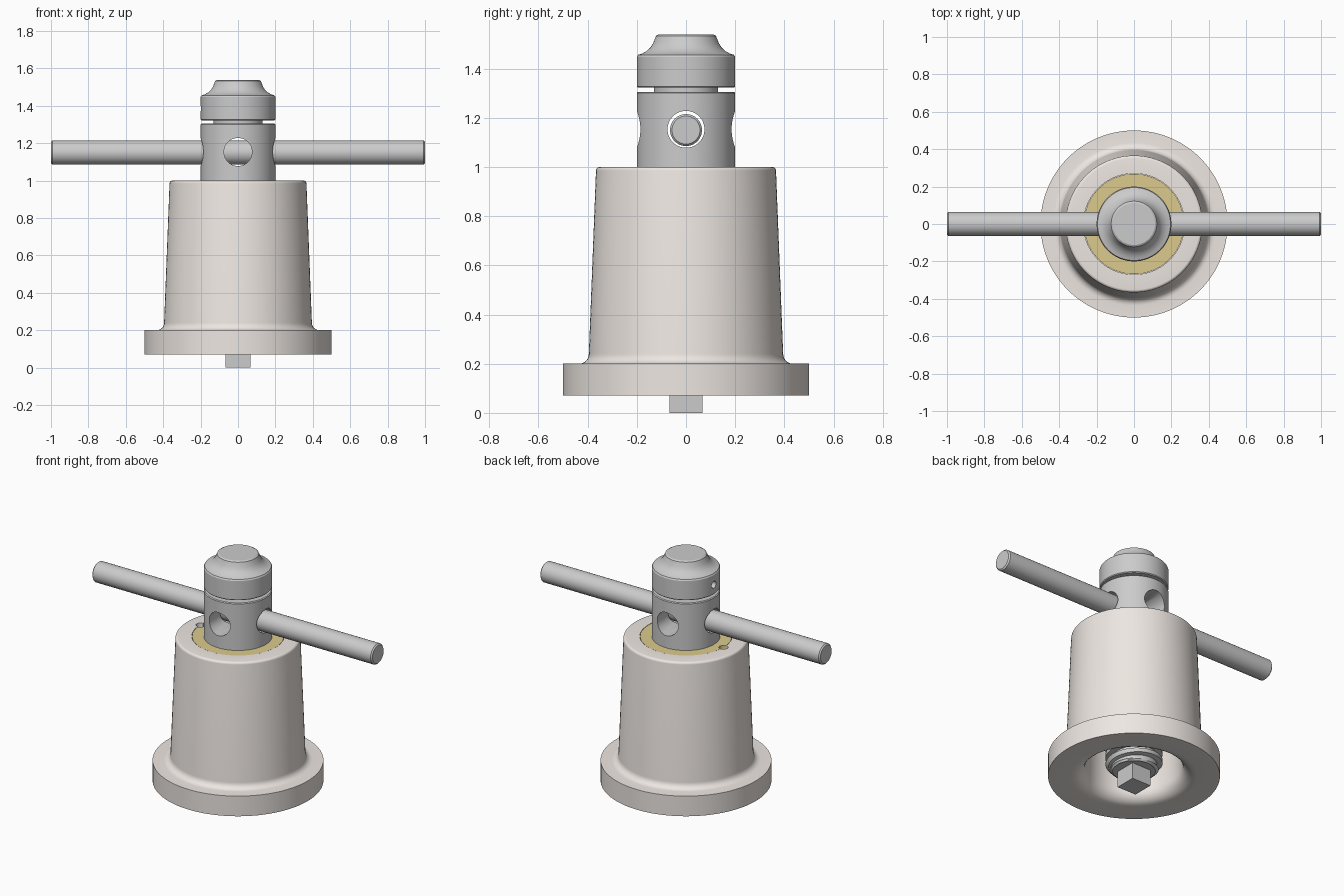
import bpy, bmesh, math

if "Cube" in bpy.data.objects:
    bpy.data.objects.remove(bpy.data.objects["Cube"])

def material(name, rgb):
    m = bpy.data.materials.new(name)
    m.diffuse_color = (*rgb, 1)
    m.use_nodes = True
    m.node_tree.nodes["Principled BSDF"].inputs["Base Color"].default_value = m.diffuse_color
    return m

def finish(ob):
    bpy.ops.object.select_all(action='DESELECT')
    bpy.context.view_layer.objects.active = ob
    ob.select_set(True)
    bpy.ops.object.shade_smooth_by_angle(angle=math.radians(30))

def make(name, bm, mat=None):
    bmesh.ops.recalc_face_normals(bm, faces=bm.faces)
    me = bpy.data.meshes.new(name)
    bm.to_mesh(me)
    bm.free()
    ob = bpy.data.objects.new(name, me)
    bpy.context.collection.objects.link(ob)
    if mat:
        me.materials.append(mat)
    return ob

def lathe(name, profile, mat=None, closed=False, seg=96):
    bm = bmesh.new()
    rings = []
    for r, z in profile:
        if r == 0:
            rings.append([bm.verts.new((0, 0, z))] * seg)
        else:
            rings.append([bm.verts.new((r * math.cos(i * math.tau / seg),
                                        r * math.sin(i * math.tau / seg), z)) for i in range(seg)])
    pairs = list(zip(rings, rings[1:])) + ([(rings[-1], rings[0])] if closed else [])
    for a, b in pairs:
        for i in range(seg):
            j = (i + 1) % seg
            bm.faces.new(list(dict.fromkeys((a[i], a[j], b[j], b[i]))))
    return make(name, bm, mat)

def arc(cx, cz, r, a0, a1, n=6):
    return [(cx + r * math.cos(math.radians(a0 + (a1 - a0) * i / n)),
             cz + r * math.sin(math.radians(a0 + (a1 - a0) * i / n))) for i in range(n + 1)]

def rod(name, r, length, loc, axis='Z', chamfer=0.0):
    h = length / 2
    pts = [(0, -h), (r - chamfer, -h), (r, -h + chamfer), (r, h - chamfer), (r - chamfer, h), (0, h)]
    if not chamfer:
        pts = [(0, -h), (r, -h), (r, h), (0, h)]
    ob = lathe(name, pts, seg=48)
    ob.location = loc
    ob.rotation_euler = {'X': (0, math.pi / 2, 0), 'Y': (math.pi / 2, 0, 0), 'Z': (0, 0, 0)}[axis]
    return ob

def cut(ob, *cutters):
    for c in cutters:
        c.hide_render = True
        m = ob.modifiers.new("cut", 'BOOLEAN')
        m.operation, m.solver, m.object = 'DIFFERENCE', 'EXACT', c
    bpy.ops.object.select_all(action='DESELECT')
    bpy.context.view_layer.objects.active = ob
    ob.select_set(True)
    for m in list(ob.modifiers):
        bpy.ops.object.modifier_apply(modifier=m.name)

cast = material("cast_housing", (0.85, 0.80, 0.76))
bronze = material("bronze", (0.72, 0.60, 0.27))

# Hollow tapered housing with a flanged foot
body = lathe("housing",
             [(0.366, 0.07), (0.5, 0.07), (0.5, 0.2)] + arc(0.435, 0.24, 0.04, 270, 180)
             + [(0.366, 0.985)] + arc(0.351, 0.985, 0.015, 20, 90, 4)
             + [(0.27, 1.0), (0.27, 0.6), (0.282, 0.15)]
             + arc(0.362, 0.15, 0.08, 180, 270)[1:-1], cast, closed=True)

# Bronze nut pressed into the top of the housing
nut = lathe("bronze_nut", [(0.15, 0.55), (0.268, 0.55), (0.268, 0.999), (0.15, 0.999)], bronze, closed=True)

# Locking grub screw on the joint between nut and housing
grub_hole = rod("grub_hole_cutter", 0.027, 0.2, (-0.268, 0, 0.99))
cut(body, grub_hole)
cut(nut, grub_hole)
grub = rod("grub_screw", 0.026, 0.08, (-0.268, 0, 0.93))

# Screw head with two crossing bar holes and a neck for the cap
head = lathe("screw_head", [(0, 1.0), (0.2, 1.0), (0.2, 1.3), (0.195, 1.305),
                            (0.13, 1.305), (0.13, 1.35), (0, 1.35)])
holes = [rod("bar_hole_cutter", 0.075, 0.6, (0, 0, 1.153), a) for a in 'XY']
cut(head, *holes)

# Swivelling load cap
cap = lathe("load_cap", [(0, 1.322), (0.195, 1.322), (0.2, 1.327), (0.2, 1.448), (0.195, 1.456)]
            + [(0.178, 1.461), (0.16, 1.471), (0.145, 1.485), (0.134, 1.502), (0.125, 1.525)]
            + [(0.122, 1.533), (0.112, 1.539), (0, 1.539)])
pin_hole = rod("pin_hole_cutter", 0.022, 0.12, (-0.2, 0, 1.385), 'X')
cut(cap, pin_hole)

# Square-threaded screw: profile swept along a helix, trimmed flat at both ends
def thread(name, z0, z1, root, crest, pitch, seg=64):
    bm = bmesh.new()
    profile = [(root, 0), (root, 0.42), (crest, 0.5), (crest, 0.92)]
    turns = int((z1 - z0) / pitch) + 2
    rails = []
    for s in range(seg + 1):
        a = s * math.tau / seg
        pts = []
        for k in range(-1, turns):
            for r, t in profile:
                z = z0 + (k + t + s / seg) * pitch
                zc = min(max(z, z0), z1)
                r = min(r, 0.125 + (zc - z0))
                pts.append(bm.verts.new((r * math.cos(a), r * math.sin(a), zc)))
        rails.append(pts)
    for a, b in zip(rails, rails[1:]):
        for i in range(len(a) - 1):
            bm.faces.new((a[i], b[i], b[i + 1], a[i + 1]))
    bmesh.ops.remove_doubles(bm, verts=bm.verts, dist=1e-4)
    bmesh.ops.dissolve_degenerate(bm, edges=bm.edges, dist=1e-4)
    return make(name, bm)

screw = thread("screw_thread", 0.1, 1.0, 0.135, 0.166, 0.06)
end = rod("screw_end_face", 0.134, 0.03, (0, 0, 0.119), chamfer=0.009)

# Square drive at the bottom of the screw
bm = bmesh.new()
bmesh.ops.create_cube(bm, size=1)
drive = make("square_drive", bm)
drive.scale = (0.135, 0.135, 0.115)
drive.location = (0, 0, 0.0575)

# Turning bar
bar = rod("turning_bar", 0.065, 2.0, (0, 0, 1.15), 'X', chamfer=0.008)

for c in [grub_hole, pin_hole] + holes:
    bpy.data.objects.remove(c, do_unlink=True)
for ob in (body, nut, grub, head, cap, screw, end, bar):
    finish(ob)
